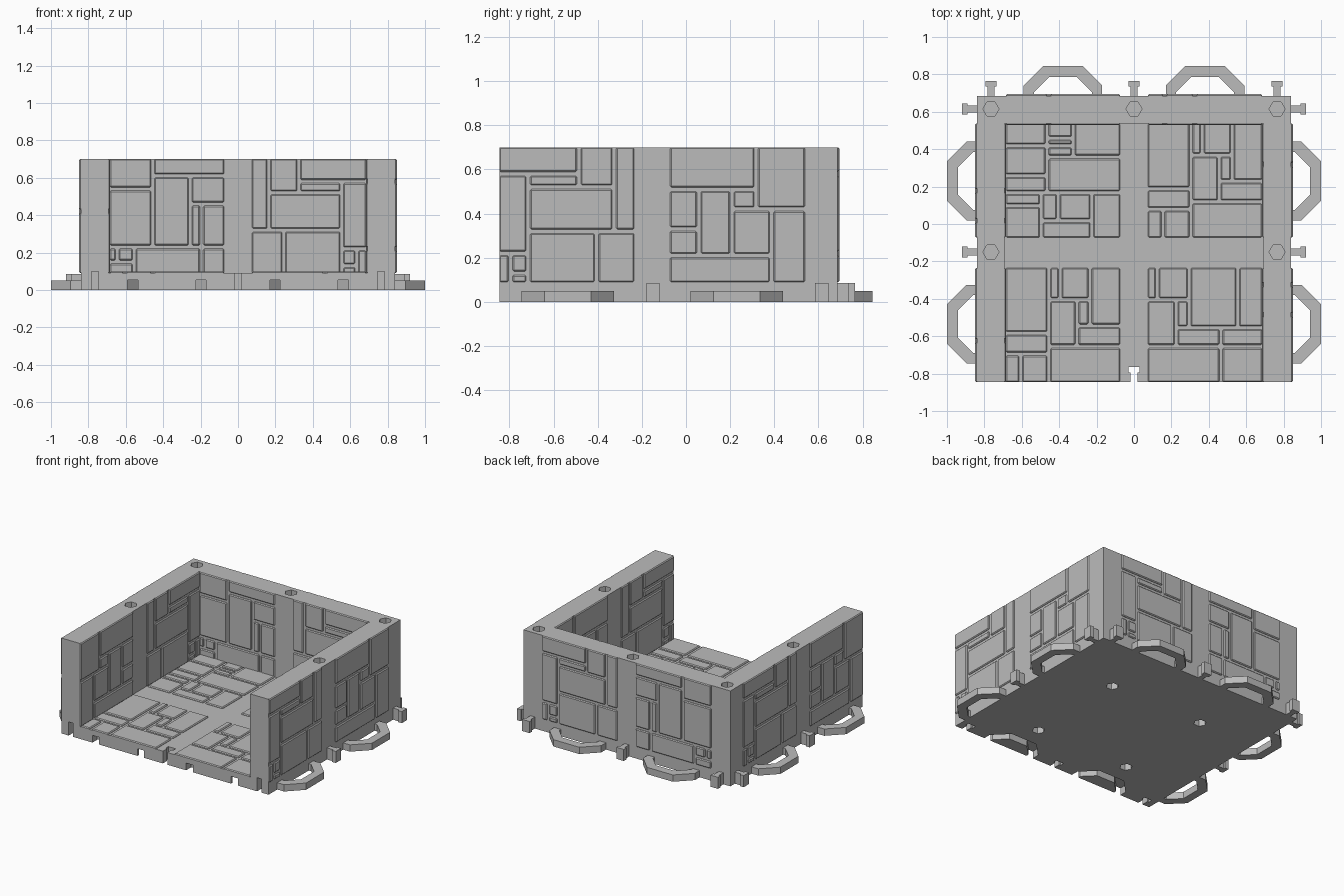
import bpy
import bmesh
import math
from mathutils import Matrix, Vector

cube = bpy.data.objects.get("Cube")
if cube:
    bpy.data.objects.remove(cube)

stone = bpy.data.materials.new("grey stone")
stone.use_nodes = True
stone.diffuse_color = (0.5, 0.5, 0.5, 1)
stone.node_tree.nodes["Principled BSDF"].inputs["Base Color"].default_value = (0.5, 0.5, 0.5, 1)

WIDE, FRONT, BACK, TOP, FLOOR = 0.84, -0.845, 0.685, 0.7, 0.09
WALL, TILE = 0.147, 0.61
IN_X, IN_Y = WIDE - WALL, BACK - WALL


def finish(bm, name):
    bmesh.ops.recalc_face_normals(bm, faces=bm.faces)
    mesh = bpy.data.meshes.new(name)
    bm.to_mesh(mesh)
    bm.free()
    mesh.materials.append(stone)
    ob = bpy.data.objects.new(name, mesh)
    bpy.context.collection.objects.link(ob)
    return ob


def prism(bm, outline, low, high, x=0, y=0, angle=0):
    """Extrude a flat outline upward, turned about z and moved to x, y."""
    place = Matrix.Translation((x, y, 0)) @ Matrix.Rotation(math.radians(angle), 4, "Z")
    ring = [bm.verts.new(place @ Vector((px, py, low))) for px, py in outline]
    side = bmesh.ops.extrude_face_region(bm, geom=[bm.faces.new(ring)])["geom"]
    verts = [v for v in side if isinstance(v, bmesh.types.BMVert)]
    bmesh.ops.translate(bm, verts=verts, vec=(0, 0, high - low))


def mirrored(half):
    return half + [(-x, y) for x, y in reversed(half)]


def box(x, low, high):
    return [(-x, low), (x, low), (x, high), (-x, high)]


HANDLE = mirrored([(0.155, -0.01), (0.21, -0.01), (0.21, 0.06), (0.105, 0.16)])
HANDLE = [(0.21, -0.01), (0.21, 0.055), (0.105, 0.16)]
HANDLE = mirrored(HANDLE) + [(-x, y) for x, y in mirrored([(0.155, -0.01), (0.155, 0.02), (0.075, 0.1)])]
PEG = mirrored([(0.018, -0.01), (0.018, 0.05), (0.03, 0.05), (0.03, 0.08)])
HEX = [(0.043 * math.cos(k * math.pi / 3), 0.043 * math.sin(k * math.pi / 3)) for k in range(6)]
POST_X, POST_Y, POST_MID = 0.765, 0.615, -0.15
BAY_X, BAYS_Y = 0.38, (0.23, -0.535)

# Body: a solid block, hollowed and open at the front
bm = bmesh.new()
prism(bm, box(WIDE, FRONT, BACK), 0, TOP)
body = finish(bm, "walls_and_floor")

room = bmesh.new()
prism(room, box(IN_X, -1, IN_Y), FLOOR, 1)

sockets = bmesh.new()
for x, y in [(-POST_X, POST_Y), (0, POST_Y), (POST_X, POST_Y), (-POST_X, POST_MID), (POST_X, POST_MID)]:
    prism(sockets, HEX, TOP - 0.06, 1, x, y)
for x in (-BAY_X, BAY_X):
    prism(sockets, HANDLE, -0.1, 0.053, x, FRONT)
    for y in BAYS_Y:
        prism(sockets, HEX, -0.1, 0.05, x, y)
for x in (-POST_X, 0, POST_X):
    prism(sockets, PEG, -0.1, 0.1, x, FRONT)

for cutter in (finish(room, "room_cutter"), finish(sockets, "socket_cutter")):
    cutter.hide_render = True
    cut = body.modifiers.new("cut", "BOOLEAN")
    cut.operation, cut.solver, cut.object = "DIFFERENCE", "EXACT", cutter
    bpy.context.view_layer.objects.active = body
    bpy.ops.object.modifier_apply(modifier=cut.name)
    bpy.data.objects.remove(cutter)

# Joining handles and pegs around the sides and back
handles, pegs = bmesh.new(), bmesh.new()
for s in (-1, 1):
    prism(handles, HANDLE, 0, 0.05, s * BAY_X, BACK)
    for y in BAYS_Y:
        prism(handles, HANDLE, 0, 0.05, s * WIDE, y, -90 * s)
    for y in (POST_Y, POST_MID):
        prism(pegs, PEG, 0, 0.085, s * WIDE, y, -90 * s)
for x in (-POST_X, 0, POST_X):
    prism(pegs, PEG, 0, 0.085, x, BACK)
finish(handles, "joining_handles")
finish(pegs, "joining_pegs")

# Stonework layouts: column lines, row lines (hundredths), one letter per block
SMALL_CORNER = ((0, 5, 13, 36, 44, 52, 61), (61, 49, 43, 23, 13, 4, 0),
                "aaabbc eedbbc eefffc eegghh ijgghh ikgghh")
LONG_BASE = ((0, 13, 28, 39, 46, 61), (61, 42, 33, 24, 12, 0),
             "aaabb cdebb cdffg hdffg iiiig")
TALL_MIDDLE = ((0, 4, 13, 23, 43, 49, 61), (61, 52, 45, 37, 14, 6, 0),
               "aaabbb aaadee cccdee cccdfg jkhhhi llhhhi")
PAVED_MIXED = ((0, 19, 22, 28, 36, 46, 61), (61, 53, 49, 43, 33, 24, 17, 9, 0),
               "aabbcc aaeecc ddffcc ddgggg hhgggg ijjkkl mjjkkl mnnnnl")
PAVED_TALL = ((0, 8, 23, 29, 38, 45, 61), (61, 44, 30, 26, 19, 15, 0),
              "aabccd aaeefd aaeegg hheegg hhiiii jkiiii")
PAVED_WIDE = ((0, 5, 15, 22, 39, 48, 61), (61, 44, 29, 19, 0),
              "abbccd eefccd eegghh iiiijj")


def stonework(name, layout, origin, u, v, n):
    """Raise chamfered blocks along n from the patch spanned by u and v."""
    cols, rows, art = layout
    origin, u, v, n = (Vector(a) for a in (origin, u, v, n))
    art = art.split()
    bm = bmesh.new()
    for letter in sorted(set("".join(art))):
        cells = [(r, c) for r, row in enumerate(art) for c, ch in enumerate(row) if ch == letter]
        rs, cs = zip(*cells)
        spans = [(cols[min(cs)], cols[max(cs) + 1]), (rows[max(rs) + 1], rows[min(rs)])]
        # Leave a joint on every edge inside the patch
        (a, b), (c, d) = [((lo + 0.9 * (lo > 0)) / 100, (hi - 0.9 * (hi < 61)) / 100) for lo, hi in spans]
        made = bmesh.ops.create_cube(bm, size=1)["verts"]
        for vert in made:
            x, y, z = vert.co
            vert.co = (origin + u * (a if x < 0 else b) + v * (c if y < 0 else d)
                       + n * (-0.01 if z < 0 else 0.009))
    ob = finish(bm, name)
    bevel = ob.modifiers.new("chamfer", "BEVEL")
    bevel.width, bevel.segments = 0.006, 1


X, Y, Z = Vector((1, 0, 0)), Vector((0, 1, 0)), Vector((0, 0, 1))
FRONT_BAY, BACK_BAY, GAP = FRONT, IN_Y - TILE, 0.075
END = GAP + TILE

# Each wall bay shows the same stones on its outer and inner face
bays = [
    ("left_front", SMALL_CORNER, (0, FRONT_BAY), Y, X, WIDE, IN_X),
    ("left_back", LONG_BASE, (0, BACK_BAY), Y, X, WIDE, IN_X),
    ("right_back", SMALL_CORNER, (0, BACK_BAY + TILE), -Y, -X, WIDE, IN_X),
    ("right_front", LONG_BASE, (0, FRONT_BAY + TILE), -Y, -X, WIDE, IN_X),
    ("back_left", SMALL_CORNER, (END, 0), -X, Y, BACK, IN_Y),
    ("back_right", TALL_MIDDLE, (-END, 0), X, Y, BACK, IN_Y),
]
for name, layout, (x, y), u, n, outer, inner in bays:
    start = Vector((x, y, FLOOR))
    stonework(name + "_outer_stones", layout, start + n * outer, u, Z, n)
    stonework(name + "_inner_stones", layout, start + n * inner, u, Z, -n)

# Paving on the floor
for name, layout, x, y in [
    ("back_right", PAVED_MIXED, -END, BACK_BAY), ("back_left", PAVED_TALL, GAP, BACK_BAY),
    ("front_right", PAVED_TALL, -END, FRONT_BAY), ("front_left", PAVED_WIDE, GAP, FRONT_BAY),
]:
    stonework(name + "_paving", layout, (x, y, FLOOR), X, Y, Z)
